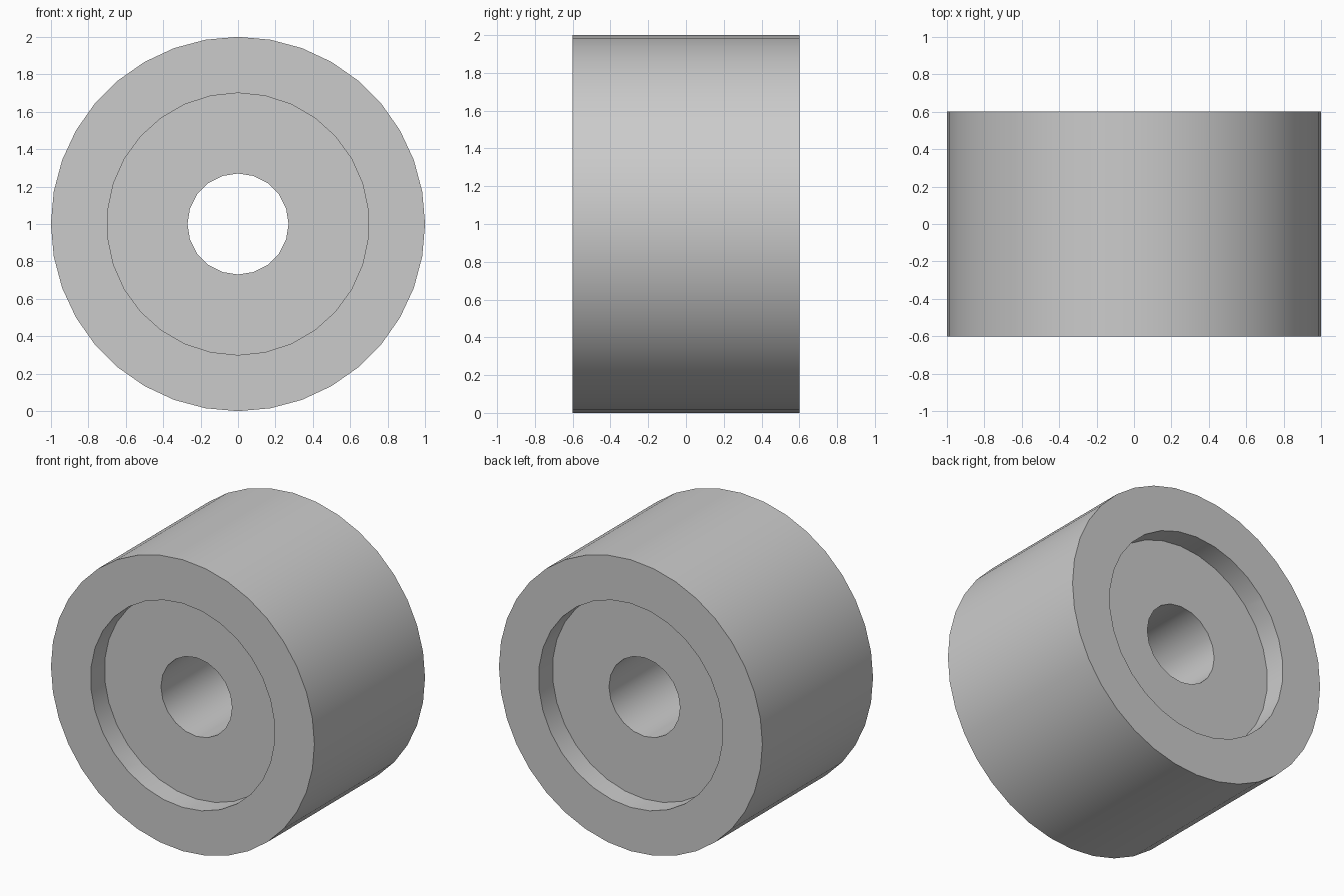
import bpy
import math

cube = bpy.data.objects.get("Cube")
if cube:
    bpy.data.objects.remove(cube, do_unlink=True)

GREY = (0.6, 0.6, 0.6, 1.0)
WIDTH = 1.2
RECESS = 0.15

grey = bpy.data.materials.new("plain grey")
grey.use_nodes = True
grey.diffuse_color = GREY
grey.node_tree.nodes["Principled BSDF"].inputs["Base Color"].default_value = GREY


def cylinder(name, radius, depth, sides, y=0.0):
    """Cylinder lying along y, centred at the axle height."""
    bpy.ops.mesh.primitive_cylinder_add(
        vertices=sides, radius=radius, depth=depth,
        location=(0, y, 1), rotation=(math.pi / 2, 0, 0))
    obj = bpy.context.object
    obj.name = name
    bpy.ops.object.transform_apply(location=True, rotation=True, scale=True)
    obj.data.materials.append(grey)
    return obj


# Solid roller body
roller = cylinder("roller", 1.0, WIDTH, 36)

# Axle bore and a shallow round recess in each end
cutters = [cylinder("bore_cutter", 0.27, WIDTH * 2, 20)]
for side, label in ((-1, "front"), (1, "back")):
    cutters.append(cylinder(label + "_recess_cutter", 0.7, RECESS * 2, 30,
                            side * WIDTH / 2))

for cutter in cutters:
    cut = roller.modifiers.new(cutter.name, 'BOOLEAN')
    cut.operation = 'DIFFERENCE'
    cut.solver = 'EXACT'
    cut.object = cutter

# Apply the cuts and remove the cutters
bpy.ops.object.select_all(action='DESELECT')
roller.select_set(True)
bpy.context.view_layer.objects.active = roller
for cutter in cutters:
    bpy.ops.object.modifier_apply(modifier=cutter.name)
for cutter in cutters:
    bpy.data.objects.remove(cutter, do_unlink=True)

# Smooth curved walls with crisp rims
bpy.ops.object.shade_smooth_by_angle(angle=math.radians(35))
